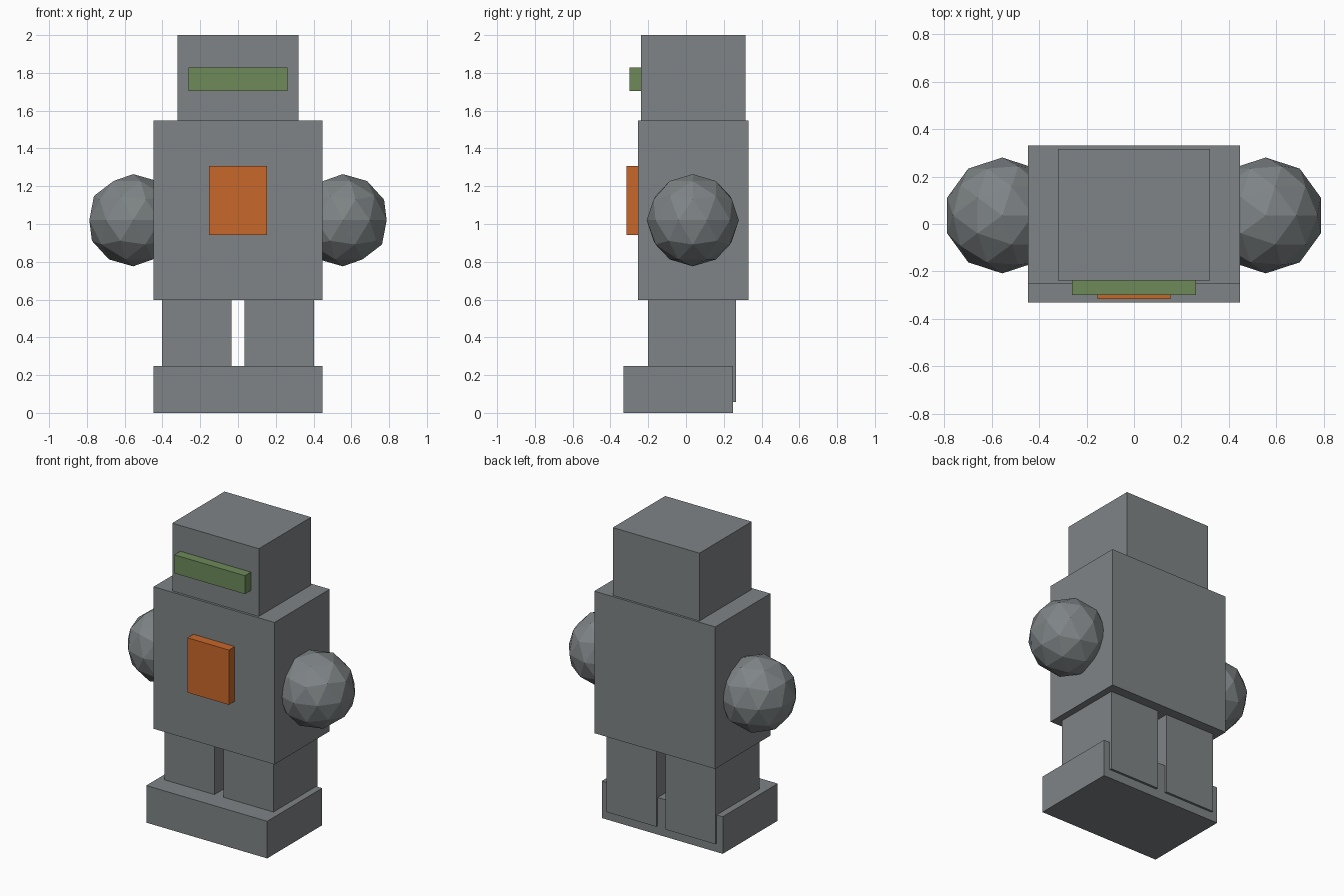
import bpy

if "Cube" in bpy.data.objects:
    bpy.data.objects.remove(bpy.data.objects["Cube"])


def material(name, rgb):
    m = bpy.data.materials.new(name)
    m.diffuse_color = (*rgb, 1.0)
    m.use_nodes = True
    m.node_tree.nodes["Principled BSDF"].inputs["Base Color"].default_value = m.diffuse_color
    return m


grey = material("steel grey", (0.21, 0.23, 0.238))
green = material("visor green", (0.153, 0.254, 0.102))
orange = material("panel orange", (0.578, 0.136, 0.024))


def box(name, lo, hi, mat):
    """Box spanning two opposite corners."""
    center = [(a + b) / 2 for a, b in zip(lo, hi)]
    size = [b - a for a, b in zip(lo, hi)]
    bpy.ops.mesh.primitive_cube_add(size=1, location=center)
    ob = bpy.context.object
    ob.name = name
    ob.scale = size
    bpy.ops.object.transform_apply(location=False, rotation=False, scale=True)
    ob.data.materials.append(mat)
    return ob


# Head and body
box("head", (-0.32, -0.237, 1.547), (0.32, 0.315, 2.0), grey)
box("torso", (-0.447, -0.253, 0.598), (0.447, 0.33, 1.547), grey)

# Raised front details, slightly sunk into the body
box("visor", (-0.261, -0.30, 1.705), (0.261, -0.22, 1.828), green)
box("chest_panel", (-0.153, -0.315, 0.942), (0.153, -0.24, 1.308), orange)

# Shared foot block
box("foot_base", (-0.447, -0.33, 0.0), (0.447, 0.25, 0.248), grey)

# Legs and faceted ball arms
for side, s in (("left", -1), ("right", 1)):
    x0, x1 = sorted((s * 0.034, s * 0.402))
    box(side + "_leg", (x0, -0.2, 0.058), (x1, 0.265, 0.598), grey)
    bpy.ops.mesh.primitive_ico_sphere_add(
        subdivisions=2, radius=0.244, location=(s * 0.555, 0.036, 1.02))
    arm = bpy.context.object
    arm.name = side + "_arm"
    arm.data.materials.append(grey)
